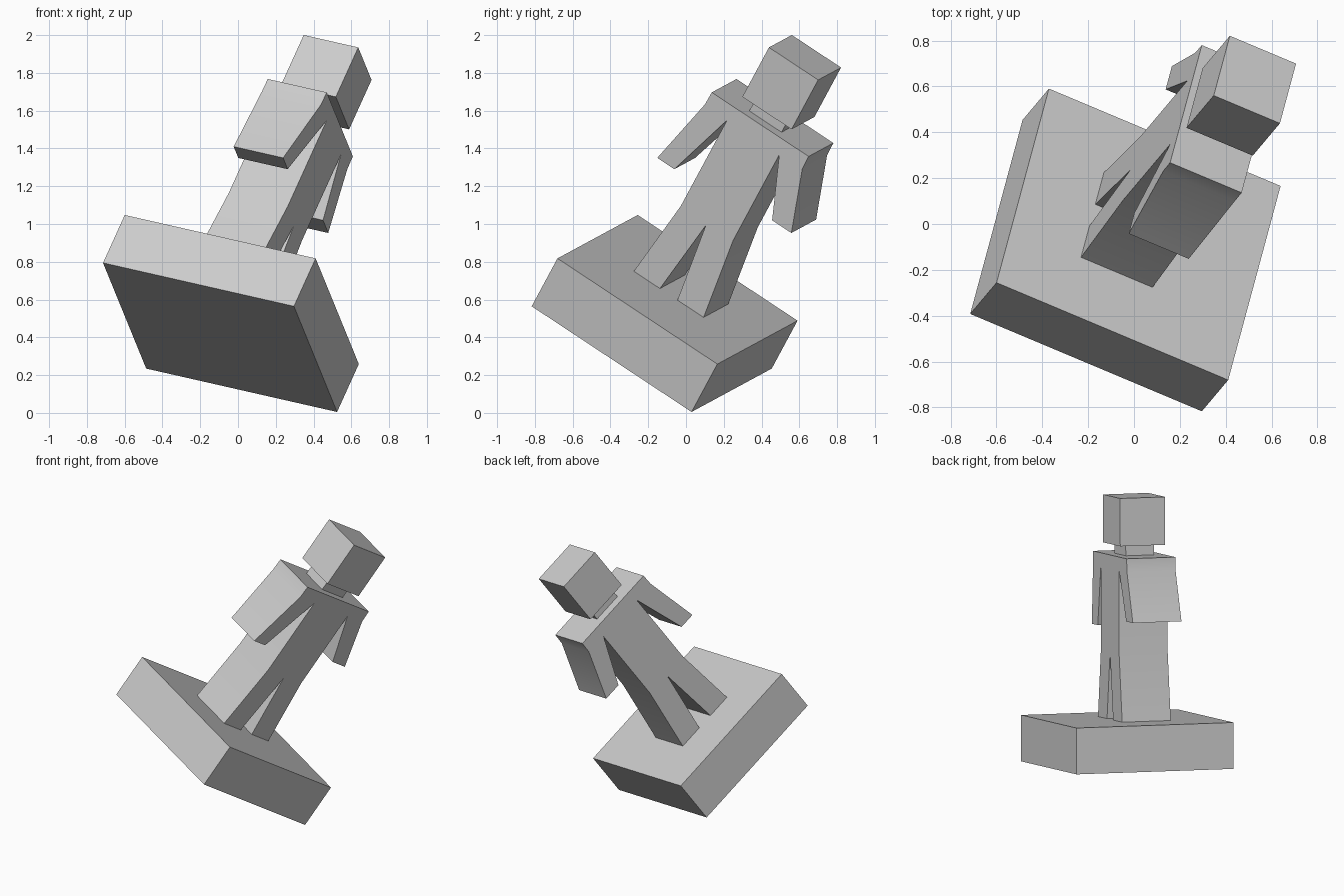
import bpy, bmesh
from math import radians
from mathutils import Matrix, Vector

if "Cube" in bpy.data.objects:
    bpy.data.objects.remove(bpy.data.objects["Cube"])

# Tilted frame of the whole statuette: u = depth, v = width, w = up
U = Vector((0.902, -0.379, -0.205)).normalized()
W = U.cross(Vector((0.221, 0.813, -0.538))).normalized()
V = W.cross(U)
O = Vector((0.02, -0.045, 0.653))
FRAME = Matrix.Translation(O) @ Matrix((U, V, W)).transposed().to_4x4()
MID = -0.05  # depth centre of the figure


def finish(name, bm):
    bmesh.ops.recalc_face_normals(bm, faces=bm.faces)
    mesh = bpy.data.meshes.new(name)
    bm.to_mesh(mesh)
    bm.free()
    ob = bpy.data.objects.new(name, mesh)
    bpy.context.collection.objects.link(ob)
    ob.matrix_world = FRAME
    return ob


def box(name, center, size):
    bm = bmesh.new()
    bmesh.ops.create_cube(bm, size=1, matrix=Matrix.Translation(center) @ Matrix.Diagonal((*size, 1)))
    return finish(name, bm)


def prism(name, outline):
    """Outline points are (v, w, half depth)."""
    bm = bmesh.new()
    front, back = ([bm.verts.new((MID + s * d, v, w)) for v, w, d in outline] for s in (1, -1))
    bm.faces.new(front)
    bm.faces.new(back[::-1])
    n = len(outline)
    for i in range(n):
        j = (i + 1) % n
        bm.faces.new((front[i], back[i], back[j], front[j]))
    return finish(name, bm)


box("base", (0, 0, -0.155), (1.12, 1.04, 0.31))
box("neck", (MID, 0, 1.135), (0.20, 0.21, 0.07))
box("head", (MID, 0, 1.33), (0.32, 0.32, 0.32))

# Torso, arms and legs share one front outline; one arm hangs lower and tapers
D = 0.173


def half(side, arm_in, arm_out, arm_w, arm_d):
    pts = [(0.057, 0, D), (0.227, 0, D), (0.17, 0.46, D), (0.17, 1.015, D),
           (arm_in, arm_w, arm_d), (arm_out, arm_w, arm_d), (0.317, 1.02, D), (0.315, 1.10, D)]
    return [(side * v, w, d) for v, w, d in pts]


outline = [(0, 0.447, D)] + half(1, 0.305, 0.43, 0.68, D) + half(-1, 0.303, 0.414, 0.604, 0.145)[::-1]
body = prism("body", outline)

bpy.ops.object.select_all(action='DESELECT')
body.select_set(True)
bpy.context.view_layer.objects.active = body
bpy.ops.object.shade_smooth_by_angle(angle=radians(30))
